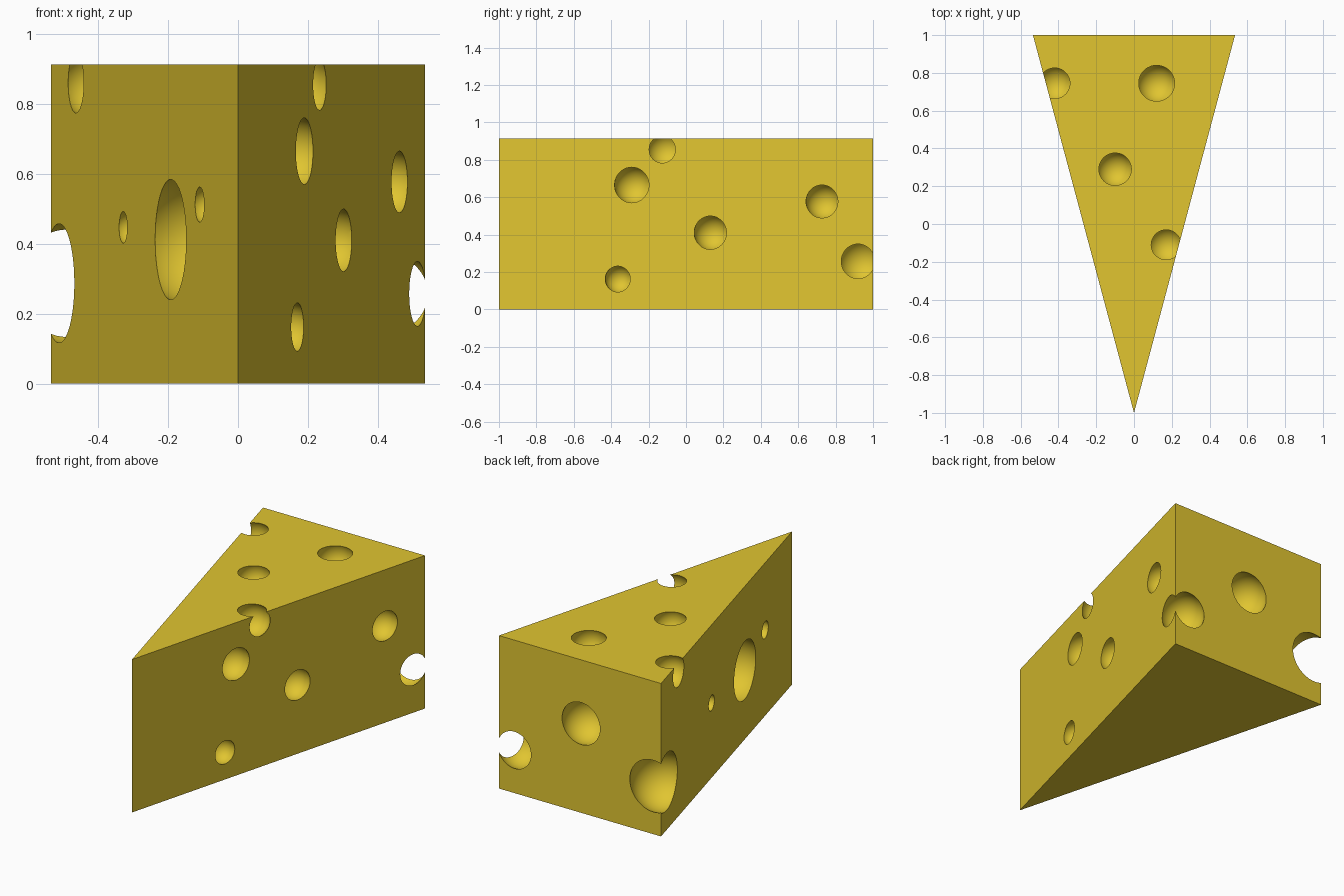
import bpy, bmesh, math
from mathutils import Vector

if "Cube" in bpy.data.objects:
    bpy.data.objects.remove(bpy.data.objects["Cube"])

W, H = 0.535, 0.913          # half width of the back, height

yellow = bpy.data.materials.new("cheese yellow")
yellow.diffuse_color = (0.75, 0.56, 0.03, 1)
yellow.use_nodes = True
yellow.node_tree.nodes["Principled BSDF"].inputs["Base Color"].default_value = yellow.diffuse_color

# Wedge body: triangle extruded upward
bm = bmesh.new()
tri = bm.faces.new([bm.verts.new(p) for p in ((0, -1, 0), (W, 1, 0), (-W, 1, 0))])
ext = bmesh.ops.extrude_face_region(bm, geom=[tri])
bmesh.ops.translate(bm, vec=(0, 0, H),
                    verts=[v for v in ext["geom"] if isinstance(v, bmesh.types.BMVert)])
bmesh.ops.recalc_face_normals(bm, faces=bm.faces)
mesh = bpy.data.meshes.new("cheese_wedge")
bm.to_mesh(mesh)
bm.free()
wedge = bpy.data.objects.new("cheese_wedge", mesh)
bpy.context.collection.objects.link(wedge)
mesh.materials.append(yellow)


def side_hole(side, y, z, r):
    """Bubble whose opening of radius r lies on a slanted side (+1 right, -1 left)."""
    inward = Vector((-side * 2, W, 0)).normalized()
    d = 0.4 * r
    return (Vector((side * W / 2 * (y + 1), y, z)) + inward * d, math.hypot(r, d))


def top_hole(x, y, r):
    d = 0.45 * r
    return (Vector((x, y, H - d)), math.hypot(r, d))


# Bubbles: (centre, radius)
bubbles = [
    # across edges and corners
    (Vector((0.17, -0.11, 0.855)), 0.098),
    (Vector((-0.42, 0.745, 0.86)), 0.097),
    (Vector((-0.483, 0.922, 0.287)), 0.173),
    (Vector((0.433, 0.941, 0.257)), 0.1245),
    # back
    (Vector((-0.007, 0.95, 0.533)), 0.135),
    # top
    top_hole(0.12, 0.745, 0.095),
    top_hole(-0.10, 0.29, 0.086),
    # right side
    side_hole(1, -0.29, 0.665, 0.095),
    side_hole(1, 0.13, 0.41, 0.089),
    side_hole(1, 0.727, 0.577, 0.088),
    side_hole(1, -0.365, 0.162, 0.069),
    # left side
    side_hole(-1, -0.28, 0.412, 0.172),
    side_hole(-1, 0.228, 0.447, 0.045),
    side_hole(-1, -0.59, 0.512, 0.05),
]

# Carve each bubble out of the wedge
for centre, radius in bubbles:
    bpy.ops.mesh.primitive_uv_sphere_add(segments=48, ring_count=24,
                                         radius=radius, location=centre)
    cutter = bpy.context.object
    cutter.name = "bubble_cutter"
    cutter.hide_render = True
    cutter.data.materials.append(yellow)
    mod = wedge.modifiers.new("bubble", 'BOOLEAN')
    mod.operation = 'DIFFERENCE'
    mod.solver = 'EXACT'
    mod.object = cutter
    bpy.context.view_layer.objects.active = wedge
    bpy.ops.object.modifier_apply(modifier=mod.name)
    bpy.data.objects.remove(cutter)

# Smooth bubbles, crisp rims
bpy.ops.object.select_all(action='DESELECT')
wedge.select_set(True)
bpy.context.view_layer.objects.active = wedge
bpy.ops.object.shade_smooth_by_angle(angle=math.radians(30))
